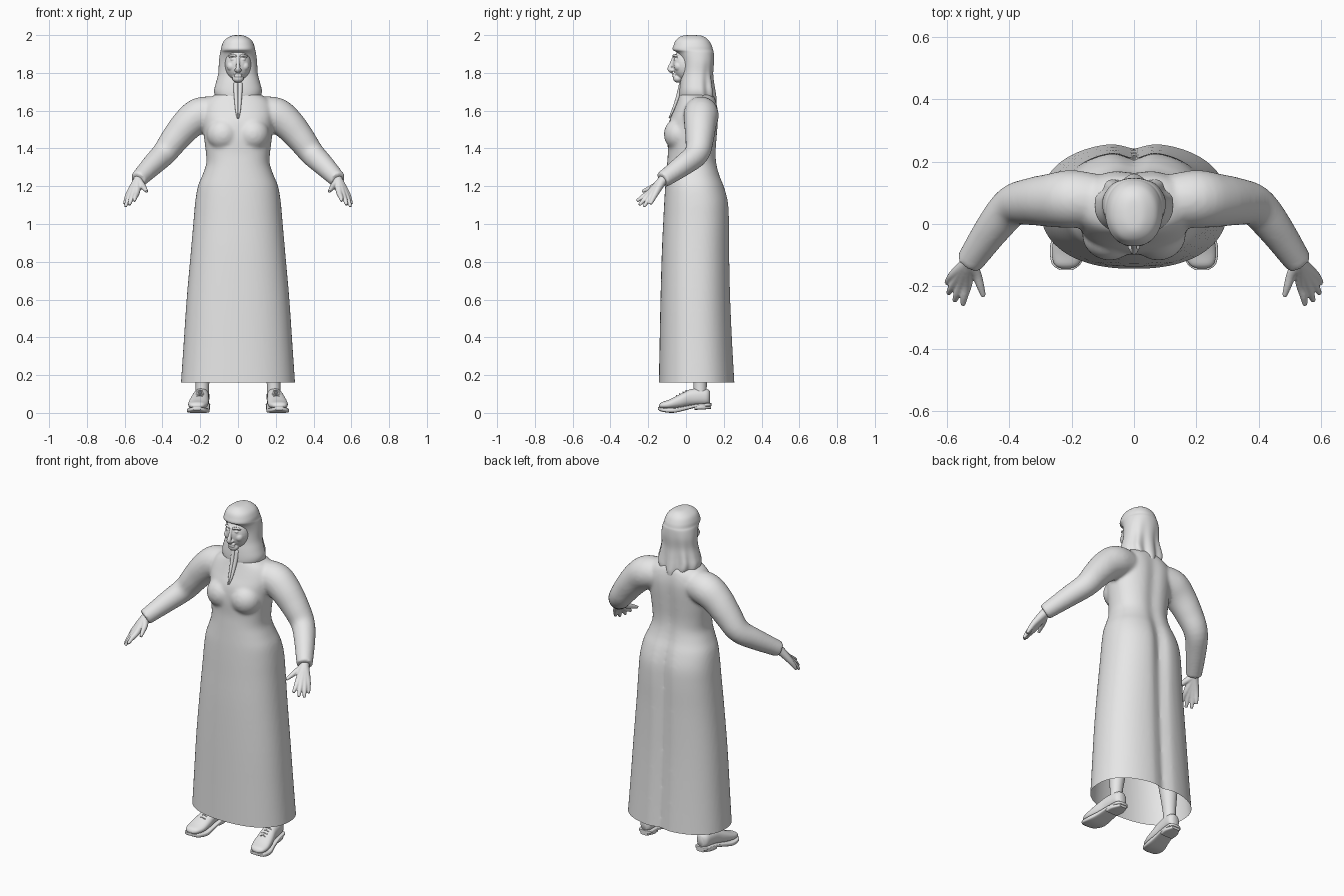
import bpy, bmesh, math
from mathutils import Vector, Matrix

if "Cube" in bpy.data.objects:
    bpy.data.objects.remove(bpy.data.objects["Cube"], do_unlink=True)

GREY = bpy.data.materials.new("plain_grey")
GREY.use_nodes = True
GREY.diffuse_color = (0.8, 0.8, 0.8, 1)
for node in GREY.node_tree.nodes:
    if node.type == 'BSDF_PRINCIPLED':
        node.inputs["Base Color"].default_value = (0.8, 0.8, 0.8, 1)


def resample(rows, k=4):
    """Smooth interpolation through rows of equal length."""
    out = []
    for i in range(len(rows) - 1):
        a, b = rows[max(i - 1, 0)], rows[i]
        c, d = rows[i + 1], rows[min(i + 2, len(rows) - 1)]
        for j in range(k):
            t = j / k
            out.append([q + .5 * t * (r - p + t * (2*p - 5*q + 4*r - s + t * (3*(q - r) + s - p)))
                        for p, q, r, s in zip(a, b, c, d)])
    return out + [list(rows[-1])]


def loft(bm, rings, cap_start=True, cap_end=True):
    vs = [[bm.verts.new(p) for p in ring] for ring in rings]
    n = len(vs[0])
    for a, b in zip(vs, vs[1:]):
        for i in range(n):
            bm.faces.new((a[i], a[(i + 1) % n], b[(i + 1) % n], b[i]))
    if cap_start:
        bm.faces.new(vs[0])
    if cap_end:
        bm.faces.new(vs[-1])


def oval(half_u, half_v, power, n):
    """Rounded cross-section around the origin."""
    for i in range(n):
        a = 2 * math.pi * i / n
        c, s = math.cos(a), math.sin(a)
        yield (half_u * math.copysign(abs(c) ** (2 / power), c),
               half_v * math.copysign(abs(s) ** (2 / power), s), a)


def tube(bm, points, n=16, k=4):
    rows = resample(points, k)
    centres = [Vector(r[:3]) for r in rows]
    u, rings = Vector((.31, .52, .79)), []
    for i, r in enumerate(rows):
        t = (centres[min(i + 1, len(rows) - 1)] - centres[max(i - 1, 0)]).normalized()
        u = (u - t * u.dot(t)).normalized()
        v = t.cross(u)
        rings.append([centres[i] + u * x + v * y for x, y, _ in oval(r[3], r[3], 2, n)])
    loft(bm, rings)


def ball(bm, centre, radii):
    bmesh.ops.create_uvsphere(bm, u_segments=32, v_segments=20, radius=1,
                              matrix=Matrix.Translation(centre) @ Matrix.Diagonal((*radii, 1)))


def finish(bm, name, voxel=0, relax=4, mirror=False, sharp=False):
    bmesh.ops.recalc_face_normals(bm, faces=bm.faces)
    mesh = bpy.data.meshes.new(name)
    bm.to_mesh(mesh)
    bm.free()
    ob = bpy.data.objects.new(name, mesh)
    bpy.context.collection.objects.link(ob)
    bpy.ops.object.select_all(action='DESELECT')
    bpy.context.view_layer.objects.active = ob
    ob.select_set(True)
    if voxel:
        m = ob.modifiers.new("fuse", 'REMESH')
        m.mode, m.voxel_size = 'VOXEL', voxel
        s = ob.modifiers.new("relax", 'SMOOTH')
        s.factor, s.iterations = .5, relax
        for mod in ("fuse", "relax"):
            bpy.ops.object.modifier_apply(modifier=mod)
    ob.data.materials.clear()
    ob.data.materials.append(GREY)
    ob.data.shade_smooth()
    if sharp:
        bpy.ops.object.shade_smooth_by_angle(angle=math.radians(40))
    if mirror:
        ob.modifiers.new("mirror", 'MIRROR').use_mirror_merge = False
    return ob


# Dress: long body (z, half width, front y, back y, back groove), bust and sleeves
bm = bmesh.new()
body = [(.10, .306, -.145, .264, .02), (.35, .289, -.14, .25, .02), (.6, .272, -.135, .239, .02),
        (.85, .25, -.128, .234, .022), (1.02, .235, -.12, .234, .026), (1.12, .226, -.115, .228, .026),
        (1.2, .212, -.11, .206, .02), (1.26, .188, -.105, .182, .015), (1.32, .168, -.1, .167, .012),
        (1.38, .17, -.096, .163, .012), (1.46, .18, -.098, .168, .012), (1.54, .186, -.09, .174, .012),
        (1.6, .19, -.065, .173, .01), (1.65, .17, -.045, .162, .006), (1.68, .13, -.035, .146, 0),
        (1.7, .085, -.028, .125, 0), (1.74, .055, -.015, .09, 0)]
rings = []
for z, w, f, b, groove in resample(body):
    ring = []
    for x, y, a in oval(w, (b - f) / 2, 2.3, 72):
        if y > 0:
            y -= groove * math.exp(-(x / .04) ** 2)
        ring.append((x, y + (f + b) / 2, z))
    rings.append(ring)
loft(bm, rings)
for s in (1, -1):
    ball(bm, (s * .078, -.035, 1.475), (.088, .082, .088))
    tube(bm, [(s * x, y, z, r) for x, y, z, r in (
        (.12, .075, 1.59, .085), (.2, .08, 1.577, .093), (.265, .076, 1.53, .086),
        (.33, .072, 1.455, .076), (.39, .058, 1.375, .066), (.45, -.01, 1.315, .058),
        (.53, -.125, 1.233, .044))], 32)
dress = finish(bm, "dress", .0095, 6)
bm = bmesh.new()
bm.from_mesh(dress.data)
bmesh.ops.bisect_plane(bm, geom=bm.verts[:] + bm.edges[:] + bm.faces[:],
                       plane_co=(0, 0, .16), plane_no=(0, 0, 1), clear_inner=True)
bm.to_mesh(dress.data)
bm.free()

# Hands: each finger runs from the wrist through knuckle to tip
bm = bmesh.new()
fingers = [((.536, -.192, 1.168), (.545, -.232, 1.142), (.549, -.26, 1.122)),
           ((.553, -.188, 1.162), (.567, -.224, 1.127), (.576, -.247, 1.1)),
           ((.567, -.176, 1.16), (.585, -.204, 1.122), (.596, -.223, 1.091)),
           ((.575, -.16, 1.164), (.592, -.178, 1.128), (.601, -.189, 1.105)),
           ((.507, -.16, 1.204), (.493, -.2, 1.186), (.483, -.232, 1.172))]
for joints in fingers:
    path = [(.515, -.1, 1.25), (.53, -.125, 1.23), *joints]
    tube(bm, [(*p, r) for p, r in zip(path, (.024, .025, .017, .0125, .008))], 14)
finish(bm, "hands", .0038, 3, mirror=True)

# Face: skull with nose, brows, eyes, lips and chin blended in
bm = bmesh.new()
ball(bm, (0, 0, 1.845), (.069, .07, .09))
ball(bm, (0, -.042, 1.77), (.03, .027, .022))
tube(bm, [(0, -.064, 1.885, .008), (0, -.077, 1.85, .009), (0, -.086, 1.82, .013), (0, -.07, 1.806, .01)])
for z in (1.793, 1.783):
    ball(bm, (0, -.062, z), (.023, .012, .0055))
for s in (1, -1):
    ball(bm, (s * .011, -.073, 1.814), (.009, .011, .008))
    ball(bm, (s * .028, -.056, 1.872), (.013, .01, .007))
    ball(bm, (s * .036, -.038, 1.835), (.024, .025, .026))
    tube(bm, [(s * .01, -.066, 1.889, .006), (s * .03, -.061, 1.894, .007), (s * .05, -.045, 1.886, .005)])
finish(bm, "face", .0035, 3)

# Headscarf: (z, half width, front y, back y, fold depth)
bm = bmesh.new()
scarf = [(2.0, .004, .025, .033, 0), (1.996, .035, -.02, .085, 0), (1.975, .07, -.052, .118, 0),
         (1.945, .086, -.066, .136, 0), (1.922, .091, -.07, .143, 0), (1.905, .095, -.045, .147, 0),
         (1.86, .101, -.024, .148, .01), (1.8, .104, -.022, .143, .03), (1.75, .116, -.03, .148, .06),
         (1.71, .126, -.035, .154, .08), (1.68, .122, -.036, .158, .09), (1.655, .108, -.03, .157, .1)]
rings = []
for z, w, f, b, fold in resample(scarf):
    mid, ring = (f + b) / 2, []
    for x, y, a in oval(w, (b - f) / 2, 2.2, 96):
        back = max(0, math.sin(a))
        g = 1 + fold * back * (math.sin(9 * a) - .6)
        ring.append((x * g, mid + y * g, z - .15 * fold * back * math.sin(5 * a)))
    rings.append(ring)
loft(bm, rings, cap_end=False)
finish(bm, "headscarf")

# Scarf front: two narrow folds meeting in a point on the chest
bm = bmesh.new()
tube(bm, [(.012, -.022, 1.745, .014), (.011, -.034, 1.70, .012), (.009, -.05, 1.65, .01),
          (.007, -.07, 1.6, .007), (.003, -.09, 1.56, .003)])
finish(bm, "scarf_front_folds", mirror=True)


def shoe_part(bm, rows, power, k=4):
    """Rows of y, centre x, half width, bottom z, top z."""
    loft(bm, [[(cx + u, y, (lo + hi) / 2 + v) for u, v, _ in oval(w, (hi - lo) / 2, power, 32)]
              for y, cx, w, lo, hi in resample(rows, k)])


# Shoes
bm = bmesh.new()
shoe_part(bm, [(-.143, .218, .014, .03, .042), (-.13, .217, .038, .024, .056), (-.09, .212, .052, .02, .07),
               (-.03, .204, .05, .025, .1), (.02, .197, .043, .035, .124), (.07, .192, .04, .04, .13),
               (.112, .188, .036, .042, .126), (.128, .187, .018, .05, .112)], 2.3)
finish(bm, "shoe_uppers", mirror=True)
bm = bmesh.new()
shoe_part(bm, [(-.147, .218, .022, .016, .032), (-.125, .217, .048, .006, .028), (-.07, .21, .059, 0, .026),
               (-.01, .201, .051, .012, .036), (.06, .193, .044, .03, .048), (.12, .188, .04, .034, .052),
               (.135, .187, .02, .036, .052)], 5)
shoe_part(bm, [(.045, .195, .042, .016, .04), (.09, .191, .043, .018, .045), (.132, .187, .024, .022, .048)], 5)
finish(bm, "shoe_soles", mirror=True, sharp=True)

# Laces
bm = bmesh.new()
for i in range(4):
    y, z = -.05 + .017 * i, .093 + .0085 * i
    tube(bm, [(.182, y, z - .008, .003), (.203 - .002 * i, y, z, .003), (.222, y, z - .008, .003)], 8)
finish(bm, "laces", mirror=True)

# Legs beneath the dress
bm = bmesh.new()
tube(bm, [(.189, .075, .09, .036), (.188, .075, .16, .036), (.175, .075, .35, .055),
          (.15, .05, .6, .06), (.11, .05, .95, .085)], 24)
finish(bm, "legs", mirror=True)
